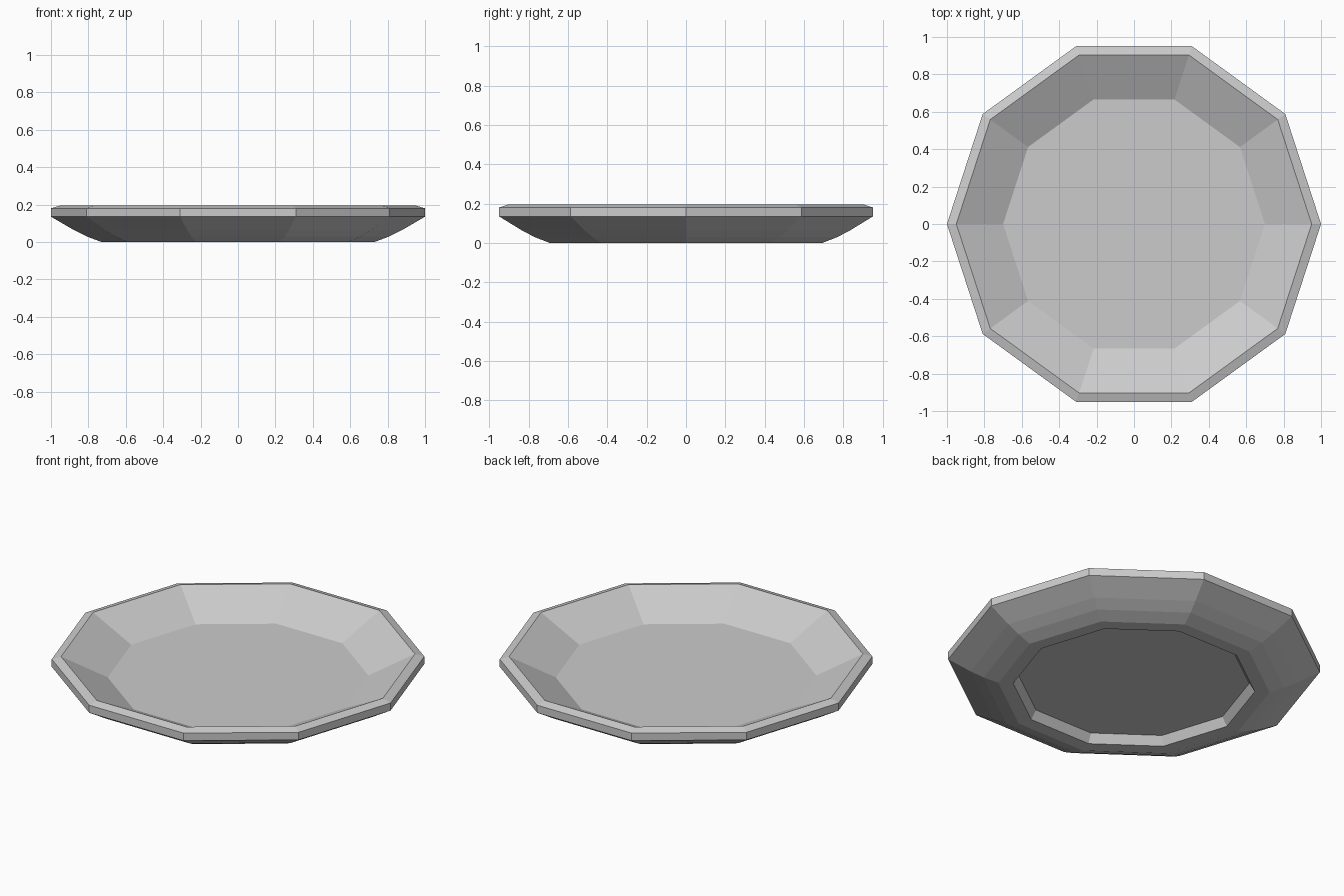
import bpy, bmesh
from math import cos, sin, pi

if "Cube" in bpy.data.objects:
    bpy.data.objects.remove(bpy.data.objects["Cube"])

SIDES = 10
# Half cross-section (radius, height): underside recess, foot, wall, rim, floor
PROFILE = [(0.62, 0.05), (0.65, 0.0), (0.73, 0.0), (0.81, 0.03), (0.88, 0.065),
           (1.0, 0.135), (1.0, 0.18), (0.95, 0.195), (0.70, 0.07)]

bm = bmesh.new()
rings = [[bm.verts.new((r * cos(2 * pi * i / SIDES), r * sin(2 * pi * i / SIDES), z))
          for i in range(SIDES)] for r, z in PROFILE]

# Side bands between neighbouring rings
for a, b in zip(rings, rings[1:]):
    for i in range(SIDES):
        j = (i + 1) % SIDES
        bm.faces.new((a[i], a[j], b[j], b[i]))

# Recessed underside and eating surface
bm.faces.new(rings[0][::-1])
bm.faces.new(rings[-1])
bmesh.ops.recalc_face_normals(bm, faces=bm.faces)

mesh = bpy.data.meshes.new("plate")
bm.to_mesh(mesh)
bm.free()
bpy.context.collection.objects.link(bpy.data.objects.new("plate", mesh))
